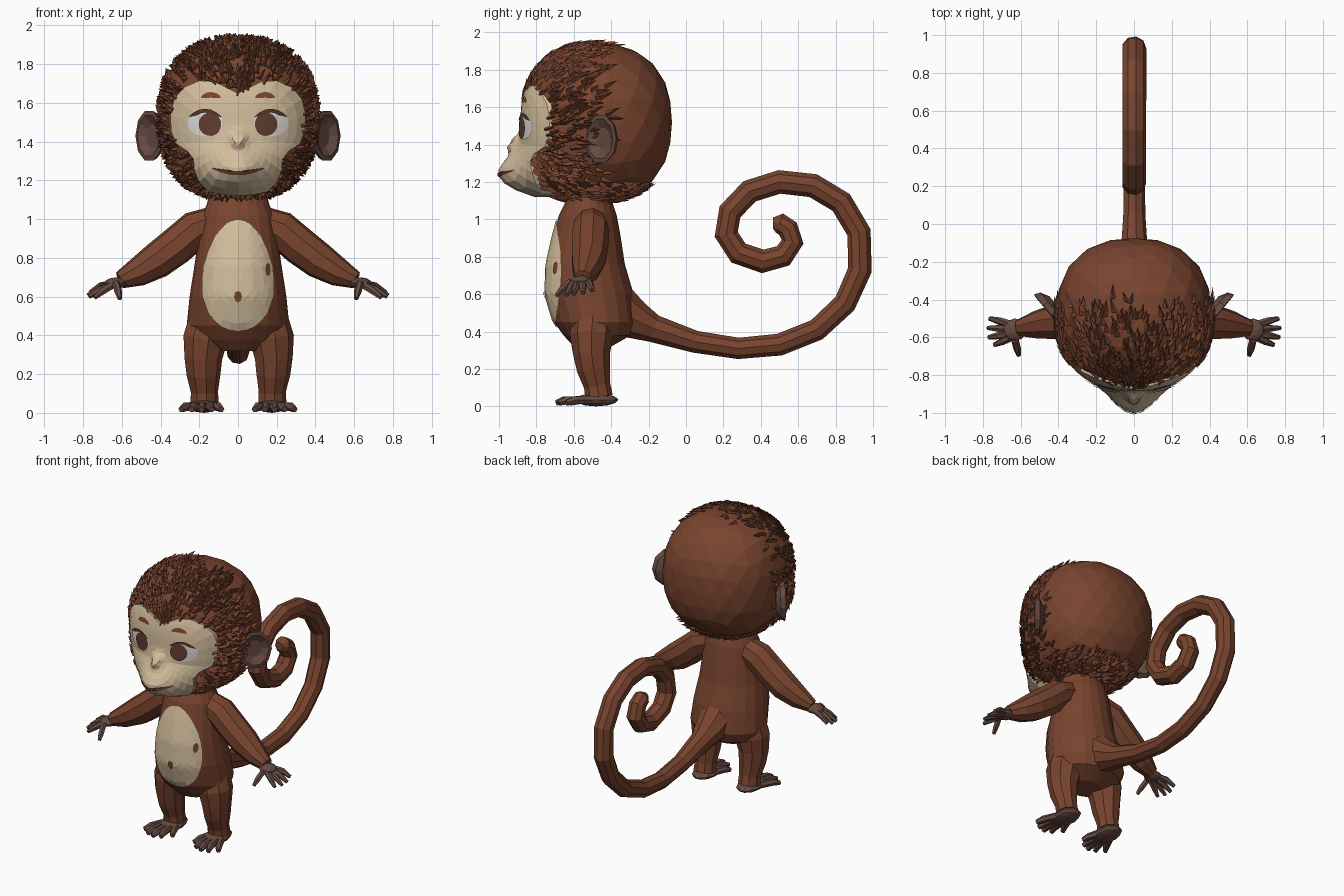
import bpy, bmesh, math, random
from mathutils import Vector, Matrix
from mathutils.bvhtree import BVHTree

if "Cube" in bpy.data.objects:
    bpy.data.objects.remove(bpy.data.objects["Cube"])

random.seed(4)


def material(name, r, g, b):
    m = bpy.data.materials.new(name)
    m.diffuse_color = (r, g, b, 1)
    m.use_nodes = True
    m.node_tree.nodes["Principled BSDF"].inputs["Base Color"].default_value = m.diffuse_color
    return m


BROWN = material("brown fur", .19, .058, .028)
TAN = material("tan skin", .66, .52, .34)
SKIN = material("dusky skin", .135, .07, .055)
WHITE = material("eye white", .72, .70, .68)
IRIS = material("iris brown", .12, .045, .03)
PINK = material("nose pink", .55, .33, .23)
DARK = material("dark line", .10, .035, .02)


def finish(bm, name, mat, closed=True):
    if closed:
        bmesh.ops.recalc_face_normals(bm, faces=bm.faces)
    me = bpy.data.meshes.new(name)
    bm.to_mesh(me)
    me.materials.append(mat)
    ob = bpy.data.objects.new(name, me)
    bpy.context.collection.objects.link(ob)
    return bm


def loft(bm, rings, caps=True):
    vs = [[bm.verts.new(p) for p in r] for r in rings]
    n = len(vs[0])
    for a, b in zip(vs, vs[1:]):
        for i in range(n):
            j = (i + 1) % n
            bm.faces.new((a[i], a[j], b[j], b[i]))
    if caps:
        bm.faces.new(vs[0][::-1])
        bm.faces.new(vs[-1])


def tube(bm, path, sides=8):
    """Path of (x, y, z, radius)."""
    pts = [Vector(p[:3]) for p in path]
    span = pts[-1] - pts[0]
    ref = Vector((0, 1, 0)) if abs(span.x) > abs(span.y) and abs(span.x) > .2 else Vector((1, 0, 0))
    rings = []
    for i, p in enumerate(pts):
        t = (pts[min(i + 1, len(pts) - 1)] - pts[max(i - 1, 0)]).normalized()
        u = (ref - t * ref.dot(t)).normalized()
        v = t.cross(u)
        r = path[i][3]
        rings.append([p + (u * math.cos(a) + v * math.sin(a)) * r
                      for a in (2 * math.pi * k / sides for k in range(sides))])
    loft(bm, rings)


def ball(bm, c, r, sub=2):
    bmesh.ops.create_icosphere(bm, subdivisions=sub, radius=1,
                               matrix=Matrix.Translation(c) @ Matrix.Diagonal((*r, 1)))


def patch(name, mat, outline, tree, offset, steps=4):
    """Thin plate: an x/z outline laid onto the front of a surface."""
    bm = bmesh.new()
    cx = sum(p[0] for p in outline) / len(outline)
    cz = sum(p[1] for p in outline) / len(outline)
    rings = []
    for s in range(steps, 0, -1):
        ring = []
        for x, z in outline:
            px, pz = cx + (x - cx) * s / steps, cz + (z - cz) * s / steps
            hit = tree.ray_cast(Vector((px, -3, pz)), Vector((0, 1, 0)))[0]
            ring.append((px, (hit.y if hit else -.6) - offset, pz))
        rings.append(ring)
    loft(bm, rings, False)
    bm.faces.new(list(bm.verts)[-len(outline):])
    bm.normal_update()
    bmesh.ops.reverse_faces(bm, faces=[f for f in bm.faces if f.normal.y > 0])
    finish(bm, name, mat, False)


def oval(cx, cz, rx, rz, n=20, bend=0, egg=0):
    out = []
    for k in range(n):
        a = 2 * math.pi * k / n
        x = rx * math.cos(a) * (1 - egg * math.sin(a))
        out.append((cx + x, cz + rz * math.sin(a) + bend * x * x))
    return out


# Torso
bm = bmesh.new()
profile = [(.32, -.5, .12, .10), (.38, -.475, .23, .18), (.45, -.485, .265, .22), (.6, -.515, .25, .235),
           (.76, -.535, .225, .208), (.9, -.53, .205, .182), (1.02, -.525, .185, .155),
           (1.08, -.52, .16, .13), (1.16, -.5, .14, .11)]
loft(bm, [[(rx * math.cos(a), cy + ry * math.sin(a), z) for a in (2 * math.pi * k / 20 for k in range(20))]
          for z, cy, rx, ry in profile])
finish(bm, "torso", BROWN)
body = BVHTree.FromBMesh(bm)
patch("belly_patch", TAN, oval(0, .71, .185, .29, 28, egg=.16), body, .009, 7)
patch("navel", BROWN, oval(0, .6, .02, .03, 8), body, .015, 1)
patch("belly_spot", BROWN, oval(.155, .74, .014, .035, 8), body, .015, 1)

# Curled tail
bm = bmesh.new()
curl = [(-.36, .52, .13), (-.27, .46, .105), (-.17, .415, .075), (.05, .345, .06), (.28, .31, .058),
        (.5, .33, .06), (.7, .41, .06), (.85, .55, .062), (.93, .73, .065), (.925, .93, .065),
        (.83, 1.09, .065), (.68, 1.18, .065), (.5, 1.2, .064), (.34, 1.15, .064), (.235, 1.04, .064),
        (.215, .92, .064), (.28, .82, .064), (.41, .775, .064), (.52, .805, .062), (.57, .88, .06),
        (.545, .95, .058), (.5, .98, .055), (.465, .98, .03)]
tube(bm, [(0, y, z, r) for y, z, r in curl], 9)
finish(bm, "tail", BROWN)

# Head: rounded block shape, pushed forward at the jaw
CEN, RAD, P = Vector((0, -.475, 1.52)), Vector((.41, .4, .42)), 2.35


def jaw(z):
    return max(0, 1.4 - z) * .35


def head_point(d):
    s = sum(abs(d[i] / RAD[i]) ** P for i in range(3)) ** (-1 / P)
    p = CEN + d * s
    p.y -= jaw(p.z) * min(1, max(0, (CEN.y - p.y) / .2))
    return p


def head_front(x, z):
    k = max(0, 1 - abs(x / RAD.x) ** P - abs((z - CEN.z) / RAD.z) ** P)
    return CEN.y - RAD.y * k ** (1 / P) - jaw(z)


bm = bmesh.new()
bmesh.ops.create_icosphere(bm, subdivisions=3, radius=1)
for v in bm.verts:
    v.co = head_point(v.co.copy())
finish(bm, "head", BROWN)

# Heart-shaped face with muzzle and nose
half = [(0, 1.65), (.06, 1.68), (.12, 1.71), (.2, 1.715), (.28, 1.68), (.33, 1.62), (.35, 1.54), (.345, 1.45),
        (.32, 1.39), (.26, 1.35), (.23, 1.31), (.225, 1.25), (.2, 1.19), (.15, 1.14), (.08, 1.125), (0, 1.12)]
heart = half + [(-x, z) for x, z in half[-2:0:-1]]


def face_y(x, z):
    muzzle = .14 * math.exp(-(x / .15) ** 2 - ((z - 1.225) / .13) ** 2)
    nose = .055 * math.exp(-(x / .04) ** 2 - ((z - 1.405) / .04) ** 2)
    return head_front(x, z) - .01 - muzzle - nose


bm = bmesh.new()
rings = [[(x, head_front(x, z) + .06, z) for x, z in heart]]
for s in (1, .88, .75, .62, .5, .38, .27, .17, .08):
    ring = [(x * s, 1.41 + (z - 1.41) * s) for x, z in heart]
    rings.append([(x, face_y(x, z), z) for x, z in ring])
loft(bm, rings, False)
bm.faces.new(list(bm.verts)[-len(heart):])
bm.normal_update()
bmesh.ops.recalc_face_normals(bm, faces=bm.faces)
if sum(f.normal.y * f.calc_area() for f in bm.faces) > 0:
    bmesh.ops.reverse_faces(bm, faces=bm.faces)
finish(bm, "face", TAN, False)
face = BVHTree.FromBMesh(bm)

# Painted face details
for s, side in ((1, "left"), (-1, "right")):
    patch(side + "_eye_white", WHITE, oval(s * .17, 1.495, .09, .068), face, .006)
    patch(side + "_iris", IRIS, oval(s * .145, 1.49, .058, .06), face, .012)
    patch(side + "_eyelid", DARK, oval(s * .17, 1.563, .085, .007, 16, bend=-5), face, .014, 2)
    patch(side + "_brow", BROWN, oval(s * .14, 1.642, .052, .015, 12, bend=-5), face, .007, 2)
patch("nose", PINK, oval(0, 1.375, .036, .025, 12), face, .006, 3)
patch("mouth", DARK, oval(0, 1.235, .135, .008, 24, bend=1.6), face, .006, 3)

# Fur tufts on the front and lower parts of the head
bm = bmesh.new()


def on_face(p):
    if p.y > -.6:
        return False
    a = math.atan2(p.z - 1.41, abs(p.x))
    near = min(half, key=lambda q: abs(math.atan2(q[1] - 1.41, q[0]) - a))
    return math.hypot(p.x, p.z - 1.41) < 1.0 * math.hypot(near[0], near[1] - 1.41)


count = 0
while count < 1000:
    d = Vector([random.gauss(0, 1) for _ in range(3)]).normalized()
    p = head_point(d)
    if p.y > -.36 - .25 * random.random() and p.z > 1.2 or p.y > -.2 or on_face(p):
        continue
    count += 1
    n = Vector([math.copysign(abs(d[i]) ** 1.3, d[i]) for i in range(3)]).normalized()
    away = p - Vector((0, -.95, 1.45))
    t = (away - n * away.dot(n)).normalized()
    w = n.cross(t)
    t = (t + w * random.uniform(-.4, .4)).normalized()
    size = random.uniform(.045, .08)
    p -= t * size * .4
    a, b, c, tip = [bm.verts.new(q) for q in (p + w * .016 - n * .008, p - w * .016 - n * .008,
                                              p + n * .012, p + t * size + n * size * .28)]
    for f in ((a, b, c), (a, c, tip), (c, b, tip), (b, a, tip)):
        bm.faces.new(f)
finish(bm, "head_fur", BROWN)

for s, side in ((1, "left"), (-1, "right")):
    # Cupped ear, turned forward
    bm = bmesh.new()
    out, back = Vector((.77 * s, -.64, 0)), Vector((.64 * s, .77, 0))
    loft(bm, [[Vector((.45 * s, -.45, 1.43)) + out * o + back * (.11 * k * math.cos(a))
               + Vector((0, 0, .135 * k * math.sin(a))) for a in (2 * math.pi * i / 10 for i in range(10))]
              for o, k in ((-.045, .45), (-.02, .88), (.012, 1), (.015, .82), (-.012, .45))])
    finish(bm, side + "_ear", SKIN)

    # Arm
    bm = bmesh.new()
    tube(bm, [(s * x, y, z, r) for x, y, z, r in
              ((.1, -.51, .99, .085), (.22, -.51, .945, .1), (.32, -.515, .86, .1), (.42, -.52, .785, .095),
               (.52, -.535, .725, .075), (.61, -.55, .685, .045))], 9)
    finish(bm, side + "_arm", BROWN)

    # Hand with four fingers and a thumb
    bm = bmesh.new()
    ball(bm, (s * .63, -.56, .67), (.06, .06, .03))
    for x, y, z in ((.765, -.5, .62), (.775, -.55, .605), (.77, -.6, .6), (.74, -.64, .595), (.61, -.695, .59)):
        k = y + (-.56 - y) * .6
        tube(bm, [(s * .63, k, .67, .02), (s * (.63 + (x - .63) * .6), y * .6 + k * .4, z + .035, .02),
                  (s * x, y, z, .012)], 6)
    finish(bm, side + "_hand", SKIN)

    # Leg
    bm = bmesh.new()
    tube(bm, [(s * x, y, z, r) for x, y, z, r in
              ((.15, -.5, .46, .115), (.172, -.505, .38, .118), (.182, -.505, .28, .1), (.18, -.495, .2, .09),
               (.175, -.475, .11, .072), (.175, -.465, .05, .075))], 9)
    finish(bm, side + "_leg", BROWN)

    # Foot with five toes
    bm = bmesh.new()
    ball(bm, (s * .175, -.48, .035), (.08, .12, .035))
    for i, reach in enumerate((.62, .675, .695, .68, .64)):
        x = .085 + .052 * i
        tube(bm, [(s * (.13 + .023 * i), -.5, .035, .024), (s * (x * .8 + .035), .04 - reach, .032, .024),
                  (s * x, -reach, .018, .016)], 6)
    finish(bm, side + "_foot", SKIN)
